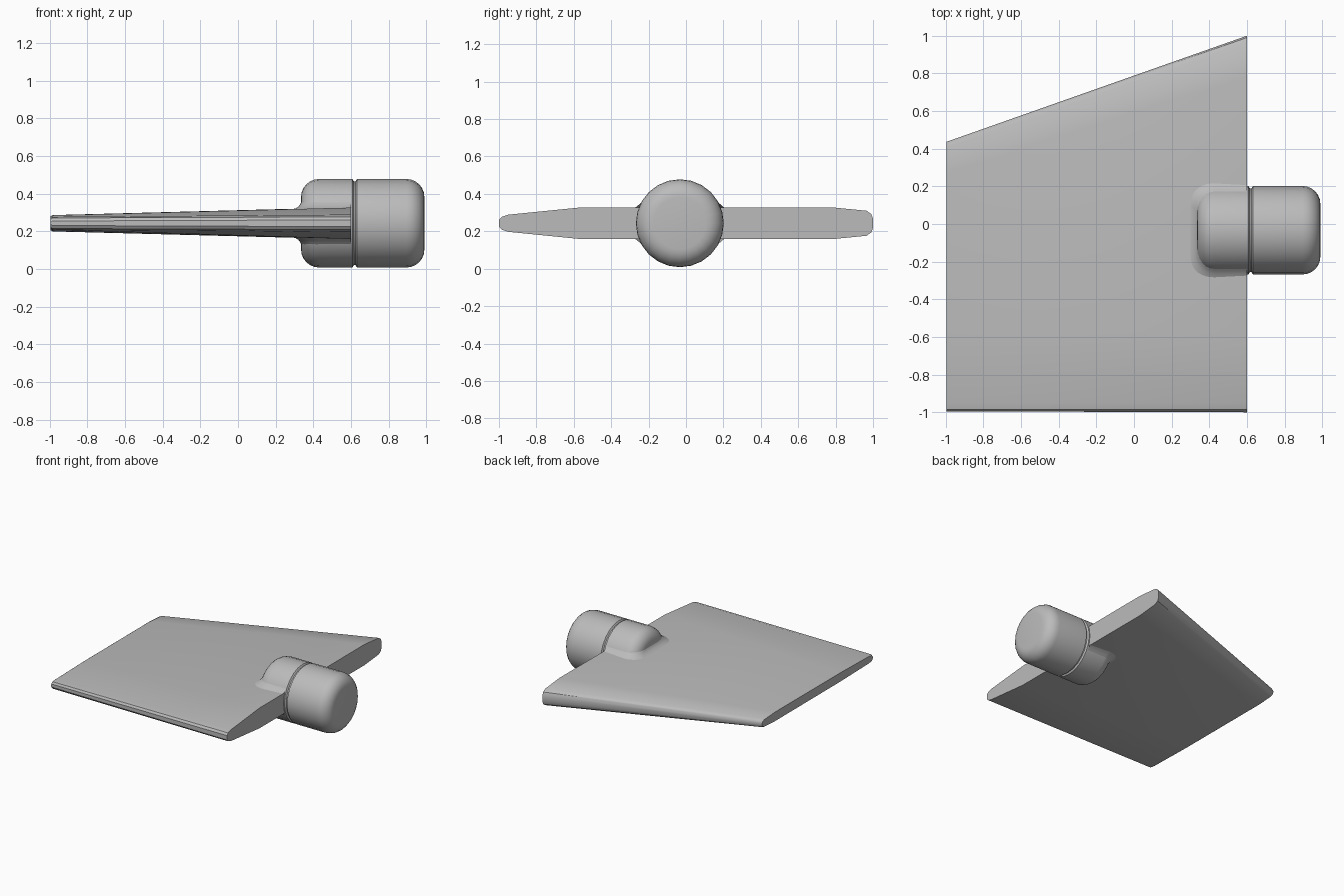
import bpy, bmesh
from math import sin, cos, pi, sqrt

cube = bpy.data.objects.get("Cube")
if cube:
    bpy.data.objects.remove(cube, do_unlink=True)

MID_Z = 0.243
HUB_Y = -0.033
HUB_R = 0.235

grey = bpy.data.materials.new("plain grey")
grey.use_nodes = True
colour = (0.5, 0.5, 0.5, 1)
grey.diffuse_color = colour
grey.node_tree.nodes["Principled BSDF"].inputs["Base Color"].default_value = colour


def skin(name, rings, closed=True, capped=True, angle=35):
    """Bridge equal-length rings of points into one smooth-shaded object."""
    bm = bmesh.new()
    rows = [[bm.verts.new(p) for p in ring] for ring in rings]
    n = len(rows[0])
    for a, b in zip(rows, rows[1:]):
        for i in range(n if closed else n - 1):
            j = (i + 1) % n
            bm.faces.new((a[i], a[j], b[j], b[i]))
    if capped:
        bm.faces.new(rows[0][::-1])
        bm.faces.new(rows[-1])
    bmesh.ops.recalc_face_normals(bm, faces=bm.faces)
    mesh = bpy.data.meshes.new(name)
    bm.to_mesh(mesh)
    bm.free()
    mesh.materials.append(grey)
    obj = bpy.data.objects.new(name, mesh)
    bpy.context.collection.objects.link(obj)
    bpy.ops.object.select_all(action="DESELECT")
    obj.select_set(True)
    bpy.context.view_layer.objects.active = obj
    bpy.ops.object.shade_smooth_by_angle(angle=angle * pi / 180)
    return obj


# Fin blade: root y, tip y, root half thickness, tip half thickness
section = [
    (-1.0, -0.995, 0.018, 0.012), (-0.985, -0.985, 0.034, 0.028),
    (-0.95, -0.95, 0.046, 0.034), (-0.58, -0.57, 0.083, 0.042),
    (0.78, 0.27, 0.085, 0.043), (0.965, 0.41, 0.067, 0.034),
    (0.99, 0.43, 0.05, 0.025), (1.0, 0.437, 0.025, 0.012),
]


def blade_ring(x, shrink=0.0):
    t = (0.6 - x) / 1.595
    top = [(r + (p - r) * t, max(h + (k - h) * t - shrink, 0.006))
           for r, p, h, k in section]
    return ([(x, y, MID_Z + h) for y, h in top]
            + [(x, y, MID_Z - h) for y, h in reversed(top)])


skin("fin_blade", [blade_ring(0.6), blade_ring(-0.985), blade_ring(-0.995, 0.006)])


# Pivot shaft: rounded inner boss, narrow groove and rounded outer knob
def corner(x, direction, radius=0.095, steps=6):
    return [(x + direction * radius * (1 - cos(a)), HUB_R - radius + radius * sin(a))
            for a in (i * pi / 2 / steps for i in range(steps + 1))]


profile = corner(0.335, 1) + [(0.608, HUB_R), (0.616, 0.222), (0.624, 0.222),
                              (0.632, HUB_R)] + corner(0.99, -1)[::-1]
skin("pivot_shaft", [[(x, HUB_Y + r * cos(a), MID_Z + r * sin(a))
                      for a in (2 * pi * i / 24 for i in range(24))]
                     for x, r in profile])


# Fillets blending the boss into the blade, above and below
def outline(height, grow):
    """Plan outline of the boss at a height from its axis, grown outwards."""
    side = []
    for x, r in corner(0.335, 1, steps=8) + [(0.6, HUB_R)]:
        if r > height:
            side.append((x, sqrt(r * r - height * height)))
    half = [(x - grow * max(0, (0.43 - x) / 0.095), w + grow * min(1, w / 0.18))
            for x, w in side]
    return [(min(x, 0.6), -w) for x, w in reversed(half)] + half


for name, sign in (("upper_fillet", 1), ("lower_fillet", -1)):
    rings = []
    for height, grow in ((0.076, 0.034), (0.088, 0.014), (0.102, 0.004), (0.118, -0.004)):
        rings.append([(x, HUB_Y + w, MID_Z + sign * height)
                      for x, w in outline(height, grow)])
    skin(name, rings, closed=False, capped=False, angle=60)
